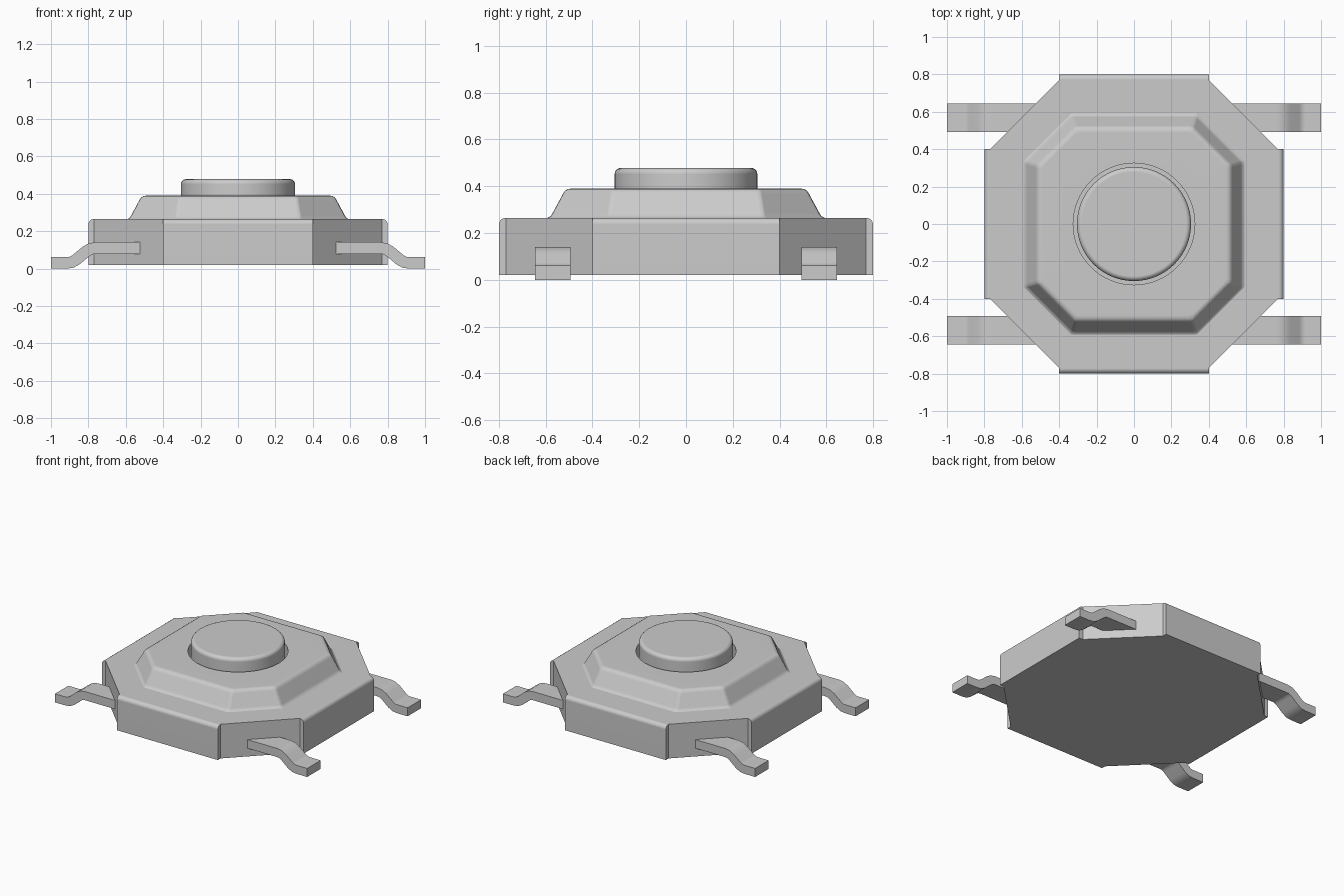
import bpy, bmesh, math
from mathutils import Vector

if "Cube" in bpy.data.objects:
    bpy.data.objects.remove(bpy.data.objects["Cube"], do_unlink=True)

GREY = (0.6, 0.6, 0.6, 1.0)
metal = bpy.data.materials.new("grey metal")
metal.use_nodes = True
metal.diffuse_color = GREY
metal.node_tree.nodes["Principled BSDF"].inputs["Base Color"].default_value = GREY


def finish(bm, name):
    bmesh.ops.recalc_face_normals(bm, faces=bm.faces)
    mesh = bpy.data.meshes.new(name)
    bm.to_mesh(mesh)
    bm.free()
    mesh.materials.append(metal)
    obj = bpy.data.objects.new(name, mesh)
    bpy.context.collection.objects.link(obj)
    bpy.ops.object.select_all(action='DESELECT')
    obj.select_set(True)
    bpy.context.view_layer.objects.active = obj
    bpy.ops.object.shade_smooth_by_angle(angle=math.radians(35))
    mod = obj.modifiers.new("flat face shading", 'WEIGHTED_NORMAL')
    mod.keep_sharp = True
    return obj


def loft(bm, rings):
    """Join closed rings of points with quads; return the vertex rings."""
    loops = [[bm.verts.new(p) for p in ring] for ring in rings]
    for a, b in zip(loops, loops[1:]):
        n = len(a)
        for i in range(n):
            j = (i + 1) % n
            bm.faces.new((a[i], a[j], b[j], b[i]))
    return loops


def circle(r, z, n=64):
    return [(r * math.cos(math.tau * i / n), r * math.sin(math.tau * i / n), z)
            for i in range(n)]


def four_turns(points):
    """Repeat 2D points at each quarter turn."""
    out = []
    for k in range(4):
        for x, y in points:
            for _ in range(k):
                x, y = -y, x
            out.append((x, y))
    return out


# Octagonal base with four slightly raised side flaps, rounded at the top
outline = four_turns([(0.8, -0.4), (0.8, 0.4), (0.77, 0.4), (0.4, 0.77)])
bm = bmesh.new()
bottom, top = loft(bm, [[(x, y, z) for x, y in outline] for z in (0.02, 0.265)])
bm.faces.new(bottom)
bm.faces.new(top)
flap_edges = [e for e in bm.edges if all(
    v.co.z > 0.2 and max(abs(v.co.x), abs(v.co.y)) > 0.79 for v in e.verts)]
bmesh.ops.bevel(bm, geom=flap_edges, offset=0.028, segments=4, profile=0.5,
                affect='EDGES')
finish(bm, "base")


# Raised octagonal cover with softened corners and a round well
def soft_octagon(a, z, soft=0.014):
    c = 0.31 + (a - 0.51) * 0.3
    d = soft * 0.7
    pts = [(a, -c + soft), (a, c - soft), (a - d * 0.3, c + d * 0.3),
           (a - d, c + d), (c + d, a - d), (c + d * 0.3, a - d * 0.3)]
    return [(x, y, z) for x, y in four_turns(pts)]


bm = bmesh.new()
profile = [(0.592, 0.2), (0.592, 0.265), (0.58, 0.271), (0.572, 0.283),
           (0.526, 0.368), (0.518, 0.38), (0.506, 0.388), (0.49, 0.39)]
cover = loft(bm, [soft_octagon(a, z) for a, z in profile])
well = loft(bm, [circle(0.325, 0.39), circle(0.325, 0.275)])
bm.faces.new(cover[0])
bm.faces.new(well[1])
rim = [e for e in bm.edges if e.is_boundary]
bmesh.ops.triangle_fill(bm, use_beauty=True, use_dissolve=False, edges=rim,
                        normal=(0, 0, 1))
finish(bm, "cover")

# Round push button with a rounded rim
bm = bmesh.new()
R, TOP, FILLET = 0.305, 0.478, 0.026
rings = [circle(R, 0.27)]
for i in range(6):
    t = math.pi / 2 * i / 5
    rings.append(circle(R - FILLET + FILLET * math.cos(t),
                        TOP - FILLET + FILLET * math.sin(t)))
loops = loft(bm, rings)
bm.faces.new(loops[0])
bm.faces.new(loops[-1])
finish(bm, "button")

# Four bent flat legs
path = [Vector(p) for p in ((0.5, 0.11), (0.765, 0.11), (0.79, 0.105),
                            (0.815, 0.09), (0.865, 0.048), (0.89, 0.034),
                            (0.915, 0.03), (1.0, 0.03))]
upper, lower = [], []
for i, p in enumerate(path):
    along = (path[min(i + 1, len(path) - 1)] - path[max(i - 1, 0)]).normalized()
    if i in (0, 1, len(path) - 2, len(path) - 1):
        along = Vector((1, 0))
    side = Vector((-along.y, along.x)) * 0.031
    upper.append(p + side)
    lower.append(p - side)
for q in upper + lower:
    q.y = max(q.y, 0.0)

for side_name, sx in (("left", 1), ("right", -1)):
    for end_name, sy in (("front", -1), ("back", 1)):
        bm = bmesh.new()
        loops = loft(bm, [[(sx * q.x, sy * y, q.y) for q in upper + lower[::-1]]
                          for y in (0.493, 0.645)])
        for loop in loops:
            bm.faces.new(loop)
        finish(bm, f"{end_name}_{side_name}_leg")
